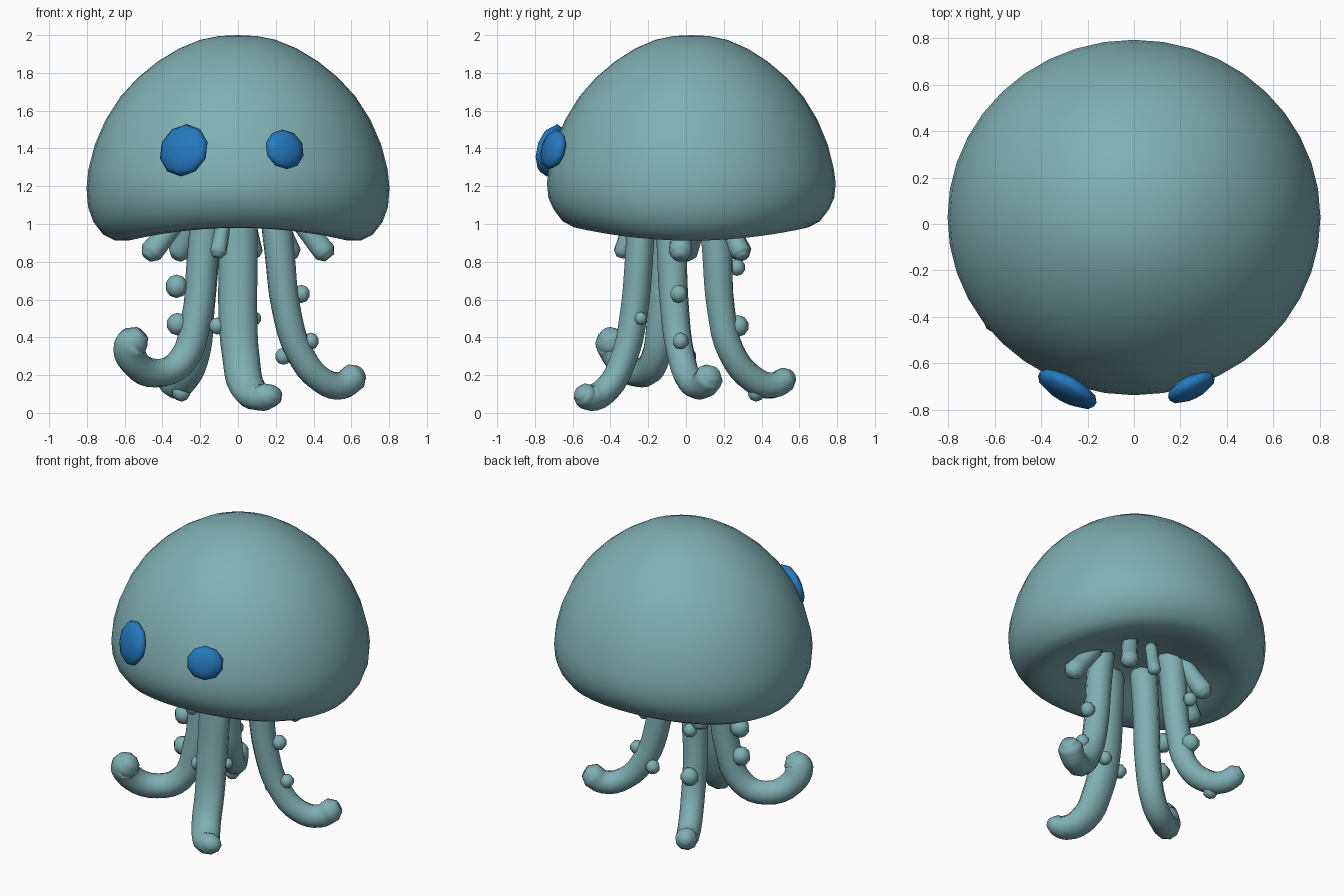
import bpy, bmesh, math
from mathutils import Vector, Matrix

if "Cube" in bpy.data.objects:
    bpy.data.objects.remove(bpy.data.objects["Cube"])


def material(name, col):
    m = bpy.data.materials.new(name)
    m.diffuse_color = (*col, 1)
    m.use_nodes = True
    m.node_tree.nodes["Principled BSDF"].inputs["Base Color"].default_value = m.diffuse_color
    return m


TEAL = material("teal skin", (0.215, 0.43, 0.455))
BLUE = material("blue eyes", (0.018, 0.19, 0.52))


def finish(name, bm, mat):
    bmesh.ops.recalc_face_normals(bm, faces=bm.faces)
    me = bpy.data.meshes.new(name)
    bm.to_mesh(me)
    bm.free()
    me.materials.clear()
    me.materials.append(mat)
    for p in me.polygons:
        p.use_smooth = True
        p.material_index = 0
    ob = bpy.data.objects.new(name, me)
    bpy.context.collection.objects.link(ob)
    return ob


# Bell: lathed dome with a hollow underside, rim arched at front and back
PROFILE = [(0.1, 1.995), (0.2, 1.975), (0.31, 1.93), (0.425, 1.86), (0.53, 1.775), (0.622, 1.675),
           (0.702, 1.55), (0.758, 1.42), (0.792, 1.29), (0.802, 1.19), (0.794, 1.09), (0.765, 1.01),
           (0.715, 0.945), (0.65, 0.912), (0.58, 0.912), (0.5, 0.94), (0.4, 0.985), (0.3, 1.03),
           (0.2, 1.07), (0.1, 1.095)]
SEG = 40
bm = bmesh.new()
rings = []
for r, z in PROFILE:
    w = min(1, max(0, (1.3 - z) / 0.3)) * min(1, r / 0.6)
    ring = []
    for i in range(SEG):
        a = 2 * math.pi * i / SEG
        lift = 0.07 * math.sin(a) ** 2 * w
        ring.append(bm.verts.new((r * math.cos(a), 0.028 + 0.953 * r * math.sin(a), z + lift)))
    rings.append(ring)
for a, b in zip(rings, rings[1:]):
    for i in range(SEG):
        j = (i + 1) % SEG
        bm.faces.new((a[i], a[j], b[j], b[i]))
for ring, z in ((rings[0], 2.0), (rings[-1], 1.1)):
    pole = bm.verts.new((0, 0.028, z))
    for i in range(SEG):
        bm.faces.new((ring[i], ring[(i + 1) % SEG], pole))
finish("bell", bm, TEAL)


# Eyes: flattened low-poly discs lying on the front of the bell
def eye(name, centre, normal, rx, rz, thick):
    bm = bmesh.new()
    bmesh.ops.create_uvsphere(bm, u_segments=10, v_segments=6, radius=1)
    rot = Vector(normal).to_track_quat('Z', 'Y').to_matrix().to_4x4()
    bm.transform(Matrix.Translation(centre) @ rot @ Matrix.Diagonal((rx, rz, thick, 1)))
    finish(name, bm, BLUE)


eye("left_eye", (-0.287, -0.71, 1.39), (-0.45, -0.82, 0.22), 0.145, 0.142, 0.05)
eye("right_eye", (0.247, -0.703, 1.395), (0.42, -0.82, 0.22), 0.114, 0.108, 0.045)


# Tubes: rounded arms swept along (x, y, z, radius) points, optionally widened in x
def tube(name, pts, wide=1.0):
    cu = bpy.data.curves.new(name, 'CURVE')
    cu.dimensions = '3D'
    cu.bevel_depth = 1
    cu.bevel_resolution = 3
    cu.resolution_u = 4
    cu.use_fill_caps = True
    end, prev = Vector(pts[-1][:3]), Vector(pts[-2][:3])
    r = pts[-1][3]
    tip = end + (end - prev).normalized() * r * 0.6
    pts = pts + [(*tip, r * 0.55)]
    sp = cu.splines.new('BEZIER')
    sp.bezier_points.add(len(pts) - 1)
    for bp, p in zip(sp.bezier_points, pts):
        bp.co = (p[0] / wide, p[1], p[2])
        bp.radius = p[3]
        bp.handle_left_type = bp.handle_right_type = 'AUTO'
    tmp = bpy.data.objects.new(name + "_path", cu)
    bpy.context.collection.objects.link(tmp)
    dg = bpy.context.evaluated_depsgraph_get()
    me = bpy.data.meshes.new_from_object(tmp.evaluated_get(dg))
    bpy.data.objects.remove(tmp)
    bm = bmesh.new()
    bm.from_mesh(me)
    bpy.data.meshes.remove(me)
    bmesh.ops.remove_doubles(bm, verts=bm.verts, dist=0.0005)
    bm.transform(Matrix.Diagonal((wide, 1, 1, 1)))
    finish(name, bm, TEAL)


# Four long arms hanging down and curling outward
tube("front_arm", [(0.0, -0.235, 1.12, 0.078), (0.0, -0.25, 0.8, 0.078), (0.0, -0.28, 0.5, 0.077),
                   (0.015, -0.325, 0.3, 0.074), (0.055, -0.42, 0.125, 0.073),
                   (0.125, -0.51, 0.08, 0.071), (0.17, -0.545, 0.1, 0.062)], wide=1.33)
tube("left_arm", [(-0.16, -0.1, 1.12, 0.085), (-0.19, -0.11, 0.8, 0.082), (-0.22, -0.13, 0.5, 0.08),
                  (-0.3, -0.17, 0.27, 0.078), (-0.43, -0.24, 0.21, 0.076),
                  (-0.55, -0.34, 0.27, 0.08), (-0.57, -0.39, 0.36, 0.088), (-0.54, -0.4, 0.39, 0.08)])
tube("right_arm", [(0.19, -0.08, 1.12, 0.082), (0.22, -0.075, 0.85, 0.08), (0.255, -0.06, 0.55, 0.077),
                   (0.325, -0.03, 0.32, 0.074), (0.44, 0.02, 0.175, 0.072),
                   (0.55, 0.085, 0.145, 0.073), (0.615, 0.125, 0.19, 0.077)])
tube("back_arm", [(-0.17, 0.15, 1.12, 0.088), (-0.18, 0.165, 0.85, 0.082), (-0.2, 0.185, 0.55, 0.076),
                  (-0.22, 0.24, 0.32, 0.073), (-0.28, 0.36, 0.175, 0.072),
                  (-0.33, 0.46, 0.145, 0.07), (-0.37, 0.53, 0.18, 0.066)])

# Short stubs under the bell
STUBS = [((-0.3, 0.07), (-0.46, 0.0), 0.056), ((0.3, -0.02), (0.46, -0.03), 0.056),
         ((-0.22, 0.2), (-0.31, 0.29), 0.055), ((0.2, 0.2), (0.28, 0.29), 0.05),
         ((-0.07, -0.28), (-0.105, -0.34), 0.04), ((0.05, 0.22), (0.09, 0.3), 0.038)]
for n, ((x0, y0), (x1, y1), r) in enumerate(STUBS):
    tube(f"stub_{n + 1}", [(x0, y0, 1.06, r), ((x0 + x1) / 2, (y0 + y1) / 2, 0.95, r),
                           (x1, y1, 0.85, r * 1.1)])

# Faceted suckers dotted along the arms
SUCKERS = [(-0.325, -0.11, 0.67, 0.062), (-0.32, -0.13, 0.47, 0.06), (0.335, -0.04, 0.63, 0.048),
           (0.385, -0.03, 0.38, 0.045), (0.24, 0.01, 0.3, 0.045), (-0.11, -0.27, 0.46, 0.045),
           (0.09, -0.24, 0.5, 0.035), (-0.22, 0.275, 0.46, 0.058), (-0.3, 0.37, 0.11, 0.05),
           (-0.22, 0.27, 0.77, 0.045)]
for n, (x, y, z, r) in enumerate(SUCKERS):
    bm = bmesh.new()
    bmesh.ops.create_uvsphere(bm, u_segments=7, v_segments=5, radius=r,
                              matrix=Matrix.Translation((x, y, z)))
    finish(f"sucker_{n + 1}", bm, TEAL)
